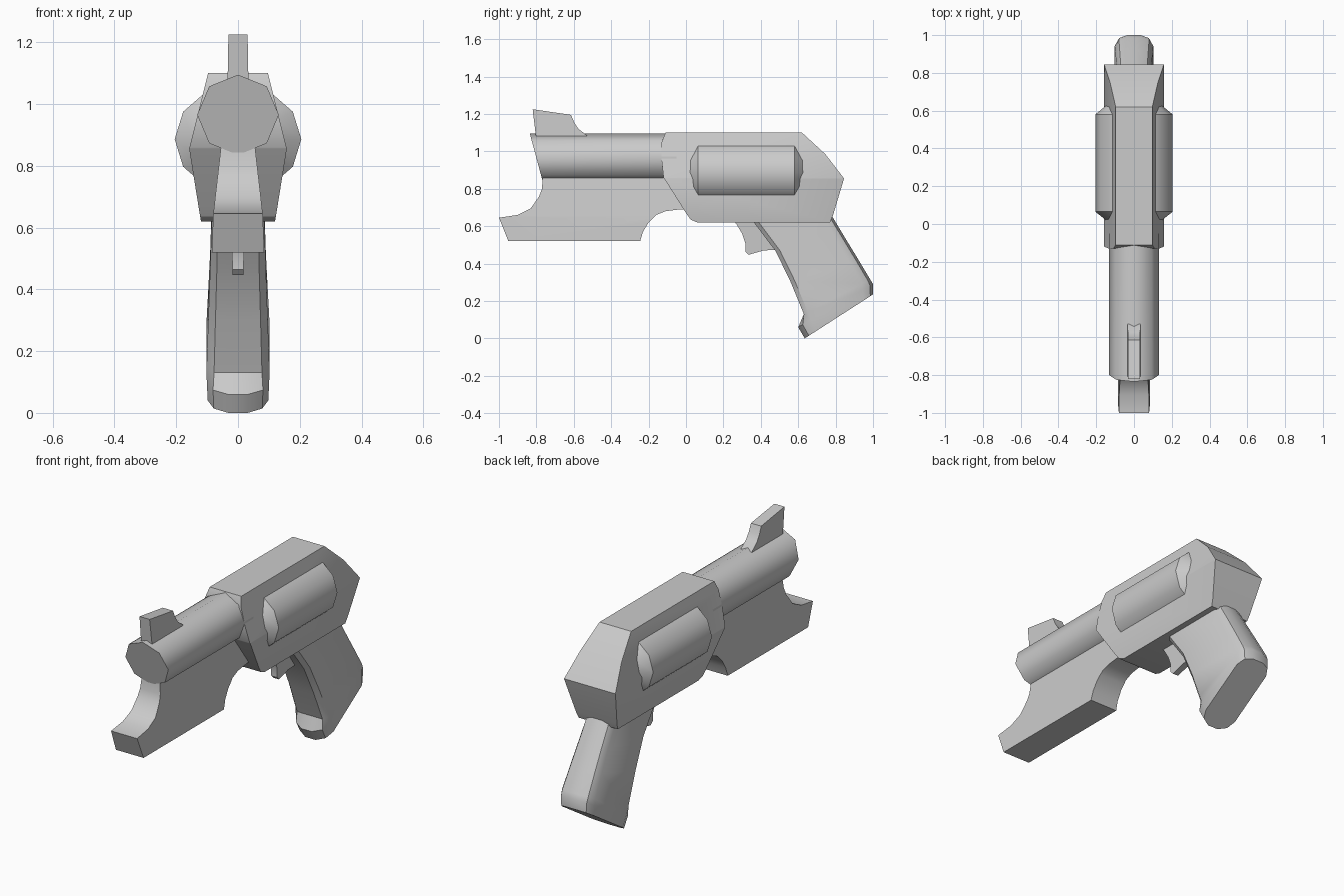
import bpy, bmesh, math
from mathutils import Vector

if "Cube" in bpy.data.objects:
    bpy.data.objects.remove(bpy.data.objects["Cube"])


def finish(name, bm, angle):
    bmesh.ops.recalc_face_normals(bm, faces=bm.faces)
    mesh = bpy.data.meshes.new(name)
    bm.to_mesh(mesh)
    bm.free()
    ob = bpy.data.objects.new(name, mesh)
    bpy.context.collection.objects.link(ob)
    bpy.ops.object.select_all(action='DESELECT')
    bpy.context.view_layer.objects.active = ob
    ob.select_set(True)
    bpy.ops.object.shade_smooth_by_angle(angle=math.radians(angle))
    return ob


def half_width(z, stops):
    """Interpolate half-width from ascending (z, half_width) stops."""
    for (z0, w0), (z1, w1) in zip(stops, stops[1:]):
        if z <= z1:
            break
    return w0 + (w1 - w0) * (z - z0) / (z1 - z0)


def prism(name, profile, stops, angle=35):
    """Side profile (y, z) made solid across x, tapering with height."""
    bm = bmesh.new()
    sides = [[bm.verts.new((s, y, z)) for y, z in profile] for s in (-1, 1)]
    n = len(profile)
    for ring in sides:
        bm.faces.new(ring)
    for i in range(n):
        j = (i + 1) % n
        bm.faces.new((sides[0][i], sides[0][j], sides[1][j], sides[1][i]))
    for z, _ in stops[1:-1]:
        bmesh.ops.bisect_plane(bm, geom=bm.verts[:] + bm.edges[:] + bm.faces[:],
                               plane_co=(0, 0, z), plane_no=(0, 0, 1))
    for v in bm.verts:
        v.co.x *= half_width(v.co.z, stops)
    return finish(name, bm, angle)


def loft(name, rings, angle=35):
    """Skin equal-length rings of points and cap both ends."""
    bm = bmesh.new()
    vs = [[bm.verts.new(p) for p in ring] for ring in rings]
    n = len(vs[0])
    for a, b in zip(vs, vs[1:]):
        for i in range(n):
            j = (i + 1) % n
            bm.faces.new((a[i], a[j], b[j], b[i]))
    bm.faces.new(vs[0])
    bm.faces.new(vs[-1])
    return finish(name, bm, angle)


def circle(n, rx, rz, zc, y, slant=0.0):
    pts = []
    for i in range(n):
        a = 2 * math.pi * i / n
        dz = rz * math.cos(a)
        pts.append((rx * math.sin(a), y - slant * dz, zc + dz))
    return pts


# Frame: faceted body, widest at mid height
prism("frame", [(-0.11, 1.1), (-0.13, 1.05), (-0.13, 0.95), (-0.12, 0.86),
                (0.0, 0.67), (0.025, 0.635), (0.06, 0.62), (0.77, 0.62),
                (0.785, 0.655), (0.845, 0.855), (0.745, 0.985), (0.62, 1.1)],
      [(0.62, 0.12), (0.855, 0.158), (1.1, 0.097)], 30)

# Barrel: octagon with slanted muzzle
loft("barrel", [circle(8, 0.132, 0.13, 0.965, -0.80, 0.27),
                circle(8, 0.132, 0.13, 0.965, -0.05)], 50)

# Block under the barrel
prism("under_barrel_block",
      [(-1.0, 0.645), (-0.95, 0.52), (-0.245, 0.52), (-0.23, 0.57), (-0.20, 0.62),
       (-0.16, 0.66), (-0.11, 0.68), (-0.03, 0.69), (0.05, 0.69), (0.05, 0.88),
       (-0.765, 0.88), (-0.77, 0.80), (-0.785, 0.76), (-0.83, 0.695), (-0.90, 0.66)],
      [(0.52, 0.085), (0.645, 0.08), (0.88, 0.053)])

# Rotating drum with chamfered ends
loft("drum", [circle(12, 0.205 * k, 0.178 * k, 0.886, y)
              for y, k in ((0.02, 0.72), (0.065, 1), (0.58, 1), (0.627, 0.72))])

# Front sight
prism("front_sight", [(-0.82, 1.225), (-0.80, 1.06), (-0.52, 1.06), (-0.53, 1.085),
                      (-0.575, 1.12), (-0.598, 1.155), (-0.615, 1.195)],
      [(1.06, 0.034), (1.225, 0.031)])

# Trigger
prism("trigger", [(0.24, 0.65), (0.27, 0.61), (0.30, 0.56), (0.317, 0.51), (0.317, 0.465),
                  (0.335, 0.447), (0.415, 0.47), (0.50, 0.475), (0.46, 0.65)],
      [(0.447, 0.017), (0.65, 0.024)])

# Grip: raked rings with flat front, then a rounded flared base
flat_front = [(0, 0.3), (0, 0.76), (0.06, 1), (0.88, 1), (0.965, 0.78), (1, 0.35)]
round_front = [(0, 0.32), (0.06, 0.8), (0.17, 1), (0.86, 1), (0.96, 0.78), (1, 0.35)]


def grip_ring(front, back, w, outline):
    f, b = Vector((0, *front)), Vector((0, *back))
    half = [f.lerp(b, s) + Vector((k * w, 0, 0)) for s, k in outline]
    return half + [Vector((-p.x, p.y, p.z)) for p in reversed(half)]


loft("grip", [grip_ring((0.34, 0.65), (0.765, 0.68), 0.085, flat_front),
              grip_ring((0.48, 0.465), (0.855, 0.53), 0.090, flat_front),
              grip_ring((0.56, 0.30), (0.922, 0.42), 0.096, flat_front),
              grip_ring((0.63, 0.13), (0.985, 0.315), 0.102, flat_front),
              grip_ring((0.60, 0.06), (1.0, 0.29), 0.101, round_front),
              grip_ring((0.635, 0.0), (1.0, 0.235), 0.098, round_front)])
